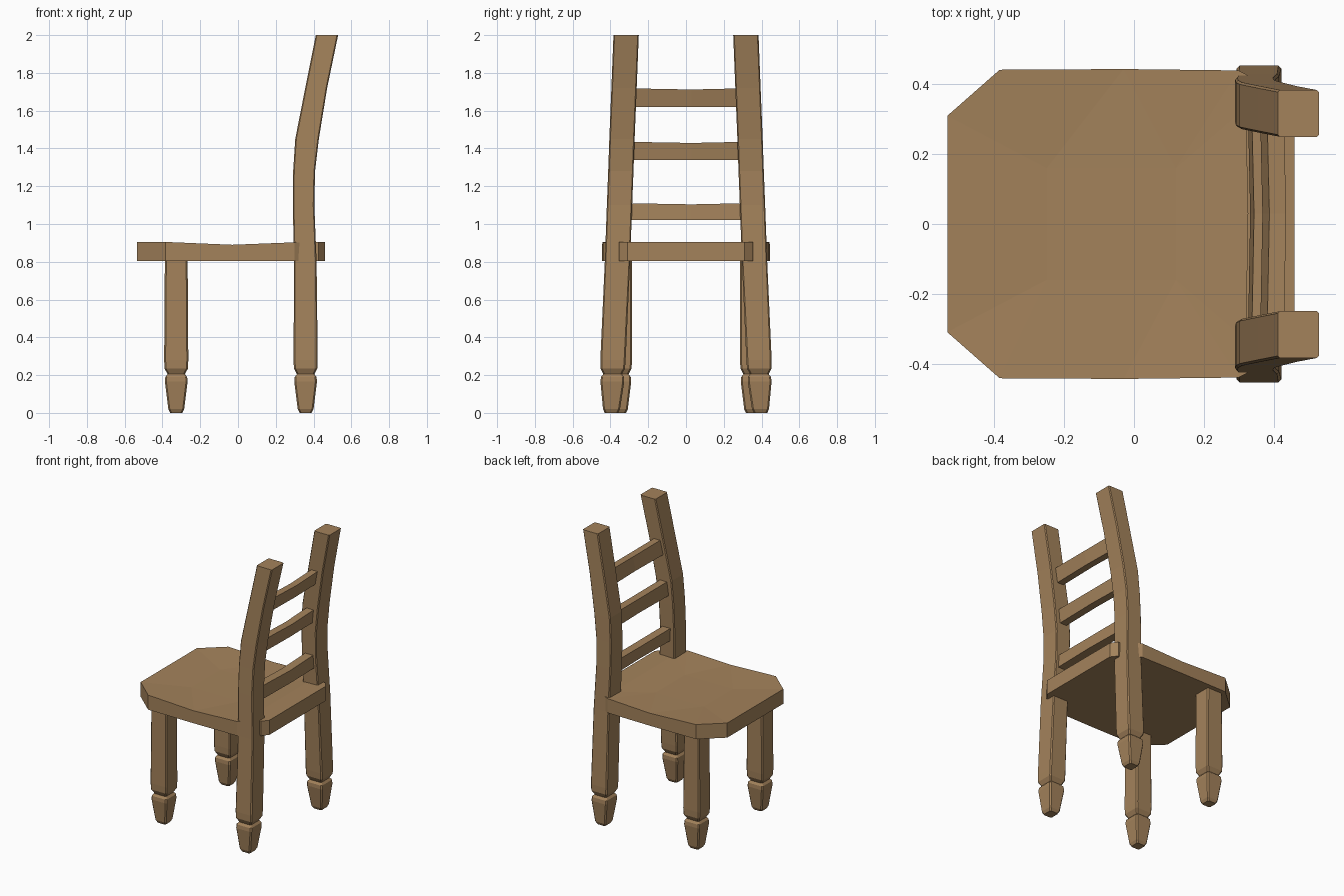
import bpy, bmesh

if "Cube" in bpy.data.objects:
    bpy.data.objects.remove(bpy.data.objects["Cube"])

wood = bpy.data.materials.new("brown wood")
wood.diffuse_color = (0.37, 0.225, 0.105, 1)
wood.use_nodes = True
wood.node_tree.nodes["Principled BSDF"].inputs["Base Color"].default_value = wood.diffuse_color


def finish(name, bm, mirror=False):
    bmesh.ops.recalc_face_normals(bm, faces=bm.faces)
    me = bpy.data.meshes.new(name)
    bm.to_mesh(me)
    bm.free()
    me.materials.append(wood)
    ob = bpy.data.objects.new(name, me)
    bpy.context.collection.objects.link(ob)
    if mirror:
        m = ob.modifiers.new("mirror", 'MIRROR')
        m.use_axis = (False, True, False)
        m.use_mirror_merge = False
    return ob


def loft(name, rings, mirror=False):
    """Skin a list of equal-length point rings and cap both ends."""
    bm = bmesh.new()
    vs = [[bm.verts.new(p) for p in r] for r in rings]
    n = len(vs[0])
    for a, b in zip(vs, vs[1:]):
        for i in range(n):
            j = (i + 1) % n
            bm.faces.new((a[i], a[j], b[j], b[i]))
    bm.faces.new(vs[0])
    bm.faces.new(vs[-1])
    return finish(name, bm, mirror)


def square(x, y, hx, hy, z, c=0.008):
    """Square ring with its corners slightly worn."""
    return [(x + sx * (hx - cx), y + sy * (hy - cy), z)
            for sx, sy, cx, cy in ((-1, -1, 0, c), (-1, -1, c, 0), (1, -1, c, 0), (1, -1, 0, c),
                                   (1, 1, 0, c), (1, 1, c, 0), (-1, 1, c, 0), (-1, 1, 0, c))]


# Turned foot: height and half width
FOOT = [(0.0, 0.032), (0.02, 0.042), (0.165, 0.06), (0.19, 0.058), (0.205, 0.046),
        (0.235, 0.062), (0.28, 0.064)]

# Front legs
loft("front_leg", [square(-0.327, 0.35, h, h, z) for z, h in FOOT]
     + [square(-0.327, 0.348, 0.06, 0.062, 0.85)], True)

# Back legs running up into curved back posts: z, front x, back x, centre y
POST = [(0.8, 0.297, 0.416, 0.363), (1.1, 0.29, 0.404, 0.352), (1.28, 0.292, 0.408, 0.345),
        (1.45, 0.303, 0.428, 0.339), (1.72, 0.356, 0.472, 0.328), (2.0, 0.412, 0.53, 0.317)]
loft("back_post", [square(0.358, 0.395 - 0.03 * z, h, h + 0.003, z) for z, h in FOOT]
     + [square((a + b) / 2, y, (b - a) / 2, 0.067, z, 0.006) for z, a, b, y in POST], True)

# Ladder slats, leaning with the posts: z low, z high, x range low, x range high, half length
for name, z0, z1, a0, b0, a1, b1, hy in (
        ("lower_slat", 1.02, 1.11, 0.325, 0.385, 0.32, 0.38, 0.31),
        ("middle_slat", 1.34, 1.435, 0.327, 0.38, 0.338, 0.392, 0.30),
        ("upper_slat", 1.62, 1.718, 0.362, 0.41, 0.382, 0.43, 0.29)):
    rings = []
    for y, sag in ((-hy, 0), (0.03, 0.006), (hy, 0)):
        rings.append([(a0 + sag, y, z0), (b0 + sag, y, z0),
                      (b1 + sag, y, z1 - sag), (a1 + sag, y, z1 - sag)])
    loft(name, rings)

# Seat: clipped front corners, notches at the posts, gently dished top
half = [(-0.535, 0.31, 0.905), (-0.385, 0.442, 0.905), (-0.03, 0.444, 0.89), (0.30, 0.44, 0.903),
        (0.328, 0.425, 0.903), (0.328, 0.34, 0.903), (0.425, 0.355, 0.905), (0.46, 0.31, 0.905)]
outline = half + [(x, -y, z) for x, y, z in reversed(half)]
bm = bmesh.new()
low = [bm.verts.new((x, y, 0.803)) for x, y, z in outline]
top = [bm.verts.new(p) for p in outline]
n = len(outline)
for i in range(n):
    j = (i + 1) % n
    bm.faces.new((low[i], low[j], top[j], top[i]))
bm.faces.new(low)
d1 = [bm.verts.new((-0.25, y, 0.888)) for y in (0.16, -0.16)]
d2 = [bm.verts.new((0.12, y, 0.886)) for y in (0.16, -0.16)]
bm.faces.new((top[0], top[15], d1[1], d1[0]))
bm.faces.new((d1[0], d1[1], d2[1], d2[0]))
bm.faces.new((top[5], d2[0], d2[1], top[10]))
bm.faces.new((top[5], top[10], top[9], top[8], top[7], top[6]))
for t, a, b in ((top[:6], d1[0], d2[0]), (top[:9:-1], d1[1], d2[1])):
    bm.faces.new((t[0], t[1], a))
    bm.faces.new((t[1], t[2], a))
    bm.faces.new((t[2], b, a))
    bm.faces.new((t[2], t[3], b))
    bm.faces.new((t[3], t[5], b))
    bm.faces.new((t[3], t[4], t[5]))
finish("seat", bm)
